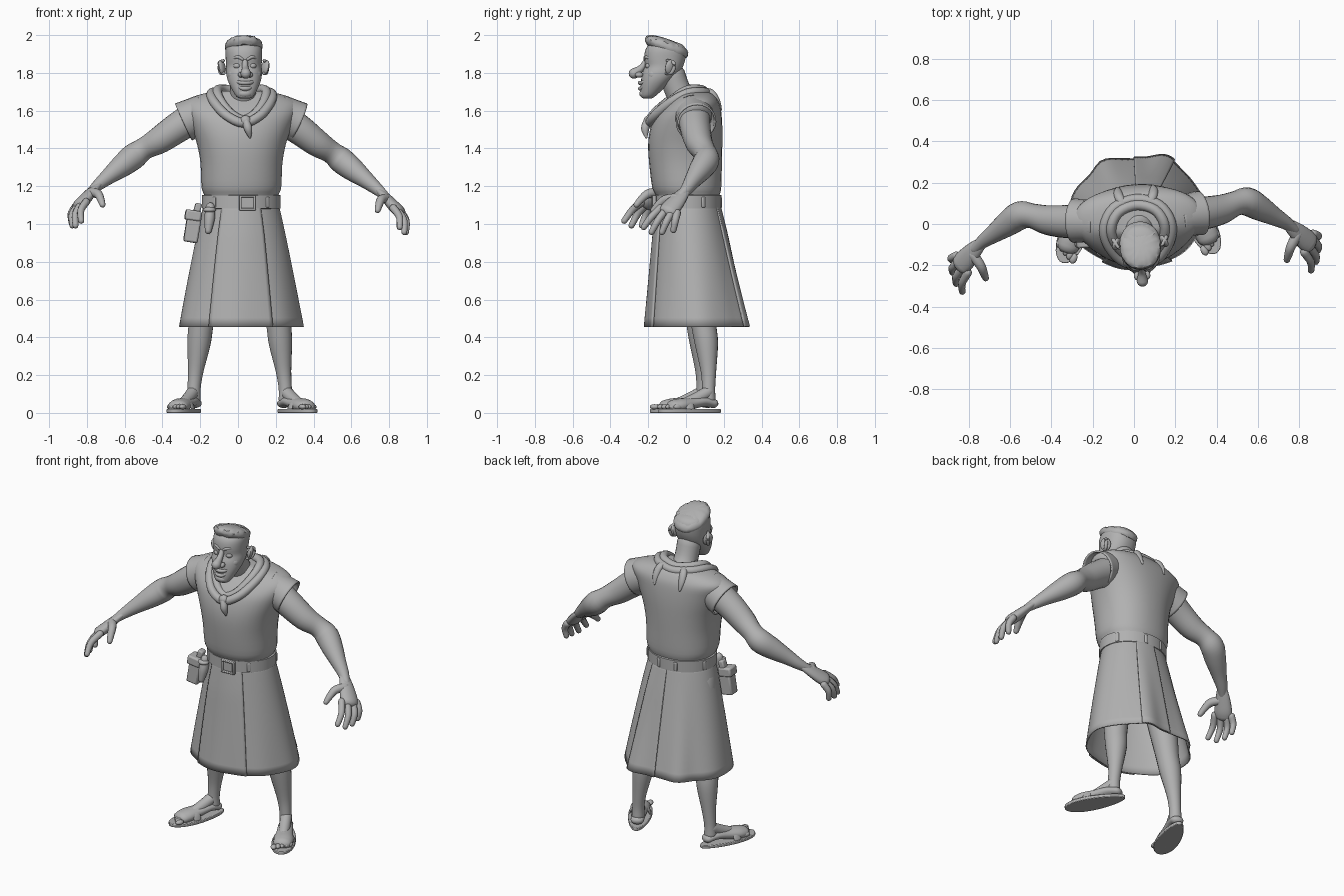
import bpy, bmesh, math, random
from mathutils import Vector, Matrix

random.seed(4)
TAU = 2 * math.pi
clay = bpy.data.materials.new("plain grey")
clay.diffuse_color = (0.44, 0.44, 0.44, 1)


def pose(x, roll=0.0):
    """Small turn and sideways shift of the stance."""
    return (Matrix.Translation((x, 0, 0)) @ Matrix.Rotation(math.radians(3.5), 4, 'Z')
            @ Matrix.Translation((0, 0, 1.5)) @ Matrix.Rotation(roll, 4, 'Y') @ Matrix.Translation((0, 0, -1.5)))


POSE = pose(.018)


def finish(name, bm, angle=40, thick=0, bevel=0):
    bmesh.ops.recalc_face_normals(bm, faces=bm.faces)
    me = bpy.data.meshes.new(name)
    bm.to_mesh(me)
    bm.free()
    me.transform(POSE)
    me.materials.append(clay)
    ob = bpy.data.objects.new(name, me)
    bpy.context.collection.objects.link(ob)
    if thick:
        ob.modifiers.new("thickness", 'SOLIDIFY').thickness = thick
    if bevel:
        b = ob.modifiers.new("soft edges", 'BEVEL')
        b.width, b.segments = bevel, 2
    bpy.context.view_layer.objects.active = ob
    ob.select_set(True)
    bpy.ops.object.shade_smooth_by_angle(angle=math.radians(angle))
    ob.select_set(False)
    return ob


def skin(name, rings, cap=True, loop=False, wrap=True, **kw):
    """Bridge rings of points into a surface."""
    bm = bmesh.new()
    R = [[bm.verts.new(p) for p in r] for r in rings]
    n = len(R[0])
    for a, b in zip(R, R[1:] + (R[:1] if loop else [])):
        for i in range(n if wrap else n - 1):
            j = (i + 1) % n
            bm.faces.new((a[i], a[j], b[j], b[i]))
    if cap and not loop:
        bm.faces.new(R[0])
        bm.faces.new(R[-1])
    return finish(name, bm, **kw)


def spline(pts, steps=4, loop=False):
    P = [Vector(p) for p in pts]
    n, out = len(P), []
    for i in range(n if loop else n - 1):
        g = (lambda k: P[k % n]) if loop else (lambda k: P[max(0, min(n - 1, k))])
        a, b, c, d = g(i - 1), g(i), g(i + 1), g(i + 2)
        for s in range(steps):
            t = s / steps
            out.append(0.5 * (2 * b + (c - a) * t + (2 * a - 5 * b + 4 * c - d) * t * t
                              + (3 * b - a - 3 * c + d) * t ** 3))
    return out if loop else out + [P[-1]]


def tube(name, pts, ref=(0, 0, 1), n=16, flat=1.0, loop=False, cap=True, **kw):
    """Round limb along (x, y, z, radius) points; flat scales it across ref."""
    S = spline(pts, loop=loop)
    C, r, m = [Vector(p[:3]) for p in S], [p[3] for p in S], len(S)
    T = [(C[(i + 1) % m] - C[i - 1]) if loop else C[min(i + 1, m - 1)] - C[max(i - 1, 0)]
         for i in range(m)]
    L = list(zip(C, T, r))
    if cap and not loop:  # domed ends
        ks = [(math.sin(q), math.cos(q)) for q in (0.5, 1.0, 1.35)]
        t0, t1 = T[0].normalized(), T[-1].normalized()
        f = min(1, flat)
        L = ([(C[0] - t0 * r[0] * f * s, T[0], r[0] * c) for s, c in reversed(ks)] + L
             + [(C[-1] + t1 * r[-1] * f * s, T[-1], r[-1] * c) for s, c in ks])
    rings = []
    for c, t, w in L:
        t = t.normalized()
        u = Vector(ref)
        u = (u - t * u.dot(t)).normalized()
        v = t.cross(u)
        rings.append([c + u * w * math.cos(TAU * k / n) + v * w * flat * math.sin(TAU * k / n)
                      for k in range(n)])
    return skin(name, rings, cap=cap, loop=loop, **kw)


def oval(rx, y0, y1, z, n=40, e=1.0):
    """Horizontal oval from front y0 to back y1; e under 1 is squarer."""
    f = lambda v: math.copysign(abs(v) ** e, v)
    return [(rx * f(math.cos(TAU * k / n)), (y0 + y1) / 2 + (y1 - y0) / 2 * f(math.sin(TAU * k / n)), z)
            for k in range(n)]


def stack(name, rows, e=1.0, **kw):
    return skin(name, [oval(*r, e=e) for r in spline(rows, 3)], **kw)


def solid(name, c, size, rot=(0, 0, 0), bevel=0.0):
    """Ellipsoid, or a soft-edged box when bevel is given."""
    bm = bmesh.new()
    if bevel:
        bmesh.ops.create_cube(bm, size=1)
    else:
        bmesh.ops.create_uvsphere(bm, u_segments=16, v_segments=10, radius=1)
    R = Matrix.Rotation(rot[2], 4, 'Z') @ Matrix.Rotation(rot[1], 4, 'Y') @ Matrix.Rotation(rot[0], 4, 'X')
    bm.transform(Matrix.Translation(c) @ R @ Matrix.Diagonal((*size, 1)))
    return finish(name, bm, bevel=bevel)


# Tunic body
stack("tunic", [(.19, -.15, .17, 1.13), (.2, -.165, .18, 1.16), (.212, -.18, .187, 1.2),
                (.217, -.195, .19, 1.32), (.235, -.2, .192, 1.42), (.262, -.19, .192, 1.5),
                (.29, -.165, .188, 1.57), (.31, -.12, .18, 1.625), (.285, -.085, .165, 1.66),
                (.2, -.06, .14, 1.69), (.1, -.05, .1, 1.705)], e=.9)

# Skirt, with two folds flaring at the back
def skirt_pt(a, z, off=0.0):
    t = (1.12 - z) / .66
    w = .004 * t * t * math.cos(7 * a) + off
    w += .03 * t ** 1.5 * sum(math.exp(-((a - math.pi / 2 + q) / .2) ** 2) for q in (-.45, .45))
    rx, ry, cy = .185 + .137 * t ** .9 + w, .155 + .1 * t + w, .012 + .042 * t
    return (rx * math.cos(a), cy + ry * math.sin(a), z)

levels = [1.12 - .665 * i / 14 for i in range(15)]
skin("skirt", [[skirt_pt(TAU * k / 80, z) for k in range(80)] for z in levels], cap=False, thick=-.008)
for nm, mid, half, off in (("front_panel", 1.5 * math.pi - .05, .53, .009), ("back_pleat", math.pi / 2 - .29, .29, .007)):
    skin(nm, [[skirt_pt(mid + half * (k / 8 - 1), z, off * min(1, (1.15 - z) * 5)) for k in range(17)]
              for z in levels], cap=False, wrap=False, thick=-.01)

# Belt, buckle and loops
skin("belt", [oval(.198 + d, -.155 - d, .178 + d, z) for d, z in
              ((0, 1.08), (.01, 1.083), (.01, 1.152), (0, 1.155))])
for dx, dz, sx, sz in ((-.038, 0, .013, .078), (.038, 0, .013, .078), (0, .034, .089, .012), (0, -.034, .089, .012)):
    solid("buckle_frame", (.022 + dx, -.172, 1.112 + dz), (sx, .022, sz), bevel=.004)
solid("buckle_plate", (.022, -.166, 1.112), (.07, .012, .06), bevel=.003)
for a in (.4, 1.3, 1.85, 2.75, 3.9, 5.4):
    solid("belt_loop", (.207 * math.cos(a), .012 + .176 * math.sin(a), 1.115), (.012, .022, .055), (0, 0, a), .005)

# Pouches on the belt
solid("pouch", (-.262, -.06, .985), (.075, .07, .165), (0, .16, 0), .01)
solid("pouch_flap", (-.26, -.06, 1.045), (.085, .08, .055), (0, .16, 0), .01)
solid("pouch_strap", (-.235, -.05, 1.085), (.035, .045, .05), (0, .3, 0), .008)
tube("tool_case", [(-.172, -.11, 1.09, .024), (-.176, -.12, 1.03, .028), (-.184, -.13, .965, .018)])
solid("tool_knob", (-.176, -.12, 1.075), (.034, .03, .016))

# Neck scarf: two strands, a knot and tails
for nm, g, dz in (("scarf_outer", 1.0, 0), ("scarf_inner", .8, .015)):
    tube(nm, [(x * g, -.02 + (y + .02) * g, z + dz, .025) for x, y, z in
              ((0, -.195, 1.535), (.09, -.17, 1.575), (.15, -.09, 1.645), (.16, 0, 1.692), (.108, .085, 1.698),
               (0, .12, 1.69), (-.108, .085, 1.698), (-.16, 0, 1.692), (-.15, -.09, 1.645), (-.09, -.17, 1.575))],
         loop=True, n=12)
solid("scarf_knot", (.01, -.2, 1.545), (.03, .026, .03))
tube("scarf_front_tail", [(.01, -.205, 1.55, .018), (.022, -.218, 1.505, .022), (.032, -.213, 1.46, .007)], ref=(1, 0, 0))
for s in (-1, 1):
    tube("scarf_back_tail", [(s * .06, .09, 1.705, .02), (s * .08, .13, 1.695, .022), (s * .087, .16, 1.65, .02),
                             (s * .085, .18, 1.605, .007)], ref=(1, 0, 0), flat=.8)

# Neck and head
POSE = pose(.024)
tube("neck", [(0, .03, 1.6, .085), (0, -.035, 1.69, .07), (0, -.075, 1.79, .07)], ref=(0, 1, 0), n=24)
stack("head", [(.022, -.225, -.185, 1.664), (.045, -.24, -.165, 1.675), (.069, -.242, -.12, 1.715),
               (.088, -.238, -.075, 1.76), (.095, -.232, -.035, 1.8), (.094, -.218, -.015, 1.836),
               (.096, -.222, -.003, 1.875), (.097, -.216, 0, 1.92), (.085, -.195, -.02, 1.95),
               (.05, -.16, -.06, 1.965)], e=.9)
solid("chin", (0, -.215, 1.69), (.042, .033, .025))
tube("nose", [(0, -.212, 1.86, .015), (0, -.238, 1.825, .018), (0, -.276, 1.797, .028)], n=12)
tube("upper_lip", [(-.06, -.195, 1.764, .007), (-.03, -.234, 1.749, .01), (0, -.245, 1.747, .011),
                   (.03, -.234, 1.749, .01), (.06, -.195, 1.764, .007)], n=10)
tube("lower_lip", [(-.055, -.195, 1.758, .006), (-.026, -.234, 1.722, .009), (0, -.243, 1.717, .011),
                   (.026, -.234, 1.722, .009), (.055, -.195, 1.758, .006)], n=10)
for s in (-1, 1):
    solid("nostril", (s * .023, -.25, 1.79), (.017, .022, .015))
    solid("eye", (s * .04, -.2, 1.837), (.021, .019, .016))
    tube("eyebrow", [(s * .014, -.218, 1.872, .008), (s * .04, -.212, 1.884, .009), (s * .07, -.182, 1.87, .006)], n=10)
    solid("cheek", (s * .052, -.175, 1.79), (.037, .036, .034))
    solid("ear", (s * .115, -.09, 1.83), (.016, .032, .04), rot=(0, s * .2, s * .5))
    tube("ear_rim", [(s * .105, -.11, 1.797, .008), (s * .12, -.085, 1.8, .01), (s * .128, -.07, 1.83, .01),
                     (s * .125, -.075, 1.855, .01), (s * .108, -.105, 1.865, .008)], n=10)

# Cropped hair with a ragged edge
hair = []
for h, g in ((-.012, .93), (0, 1.01), (.016, 1.035), (.03, .97), (.041, .83), (.049, .62), (.053, .36), (.055, .1)):
    ring = []
    for x, y, _ in oval(.097, -.215, .008, 0, n=44, e=.95):
        j = random.uniform(-.004, .004) * g * g
        y = -.104 + (y + .104) * (g + j)
        ring.append((x * (g + j * 3), y, 1.927 + h - .33 * (y + .104) + 1.2 * j))
    hair.append(ring)
skin("hair", hair)

for s in (-1, 1):
    P = lambda *pts: [(s * p[0], *p[1:]) for p in pts]
    # Flared sleeve and arm
    POSE = pose(.018)
    tube("sleeve", P((.19, .02, 1.59, .1), (.25, .03, 1.565, .103), (.305, .035, 1.54, .108)),
         n=24, cap=False, thick=.01)
    POSE = pose(.006, .02)
    tube("arm", P((.24, .03, 1.56, .085), (.33, .032, 1.5, .08), (.42, .045, 1.435, .072), (.495, .07, 1.39, .06),
                  (.55, .075, 1.348, .069), (.61, .04, 1.3, .062), (.68, -.005, 1.245, .045),
                  (.735, -.04, 1.2, .033), (.775, -.075, 1.165, .024)), n=20)
    # Hand and fingers
    tube("palm", P((.725, -.035, 1.207, .02), (.755, -.058, 1.182, .034), (.79, -.09, 1.146, .046),
                   (.825, -.125, 1.107, .054), (.845, -.145, 1.088, .052)), ref=(s * .045, .09, -.02), flat=.58)
    for x, y, z, tx, ty, tz in ((.815, -.185, 1.1, .845, -.275, 1.0), (.84, -.162, 1.085, .872, -.235, .975),
                                (.858, -.13, 1.075, .885, -.18, .975), (.865, -.1, 1.075, .885, -.12, .985)):
        tube("finger", P((x, y, z, .021), (x + (tx - x) * .6 + .012, y + (ty - y) * .55, z + (tz - z) * .45, .019),
                         (tx, ty, tz, .016)), ref=(0, 1, 0), n=10)
    tube("thumb", P((.785, -.1, 1.15, .027), (.752, -.155, 1.145, .024), (.738, -.193, 1.115, .02),
                    (.73, -.217, 1.088, .016)), n=10)
    # Leg
    POSE = pose(.015)
    tube("leg", P((.13, .03, 1.0, .09), (.18, .06, .7, .085), (.205, .08, .48, .067), (.216, .095, .37, .062),
                  (.233, .105, .22, .041), (.242, .105, .13, .035), (.244, .105, .07, .037)), ref=(0, 1, 0), n=20)
    # Foot, placed along a turned-out line: u forward, v outward
    def at(u, v, z, *r):
        return (s * (.252 + .42 * u + .908 * v), .093 - .908 * u + .42 * v, z, *r)
    side = (s * .908, .42, 0)
    tube("foot", [at(-.04, 0, .05, .038), at(.02, 0, .06, .043), at(.09, .003, .05, .048),
                  at(.16, .006, .04, .057), at(.2, .004, .034, .054)], ref=side, flat=.65, n=20)
    tube("instep", [at(-.01, 0, .11, .034), at(.05, 0, .08, .033), at(.12, 0, .052, .03)], ref=side)
    for k in range(5):
        solid("toe", at(.246 - .012 * k, -.042 + .023 * k, .032), (.018 - .0013 * k, .026, .014), rot=(0, 0, s * .43))
    tube("sandal_strap", [at(.13, -.055, .022, .024), at(.13, -.038, .056, .024), at(.13, .005, .074, .024),
                          at(.13, .046, .054, .024), at(.13, .063, .022, .024)], ref=(s * .42, -.908, 0), flat=.25)
    sole = [at(.1 + .185 * math.cos(q), .002 + (.067 + .014 * math.cos(q)) * math.sin(q), 0) for q in
            [TAU * k / 36 for k in range(36)]]
    skin("sandal_sole", [[(x, y, z) for x, y, _ in sole] for z in (0, .02)], bevel=.004)
